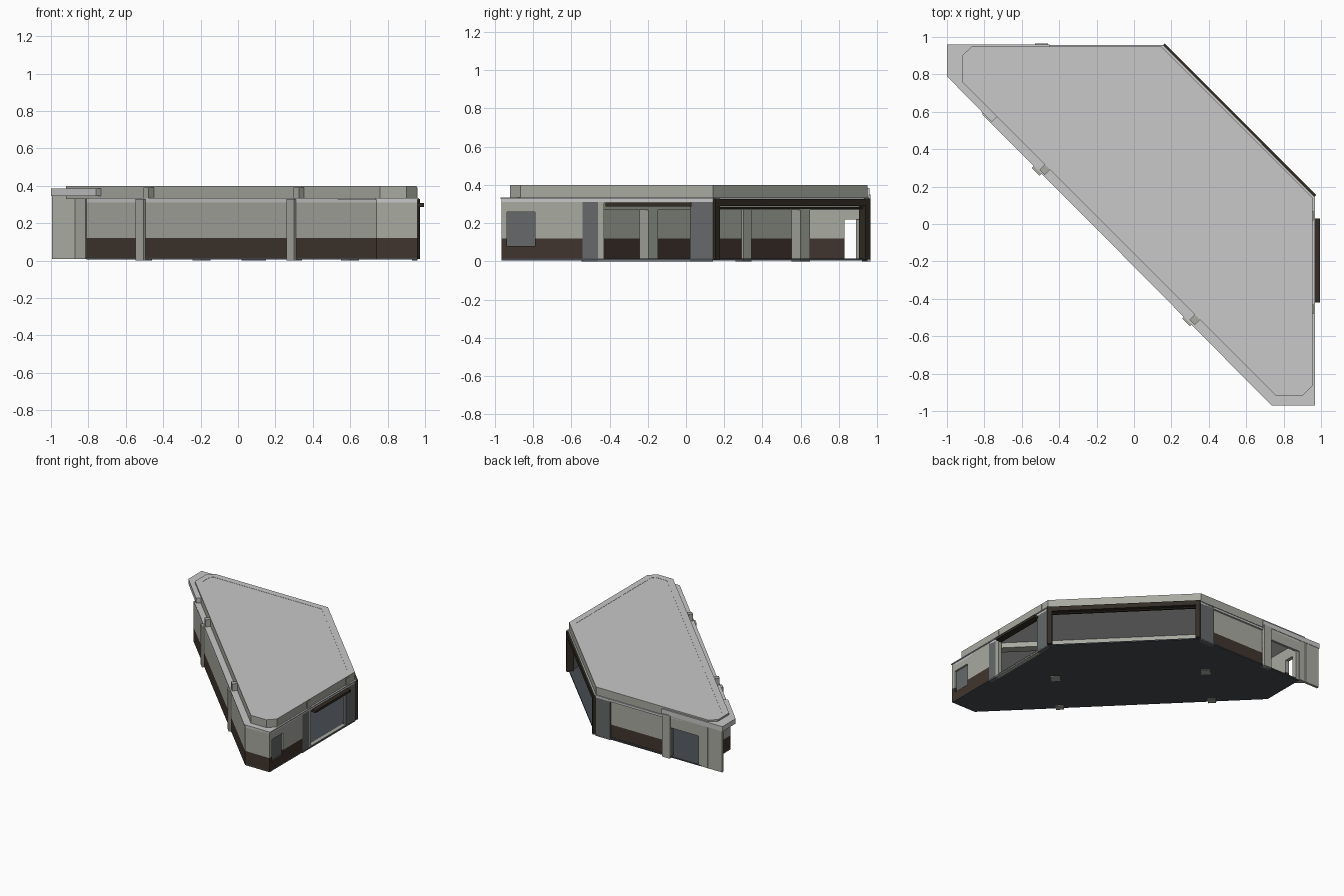
import bpy, bmesh
from mathutils import Vector

cube = bpy.data.objects.get("Cube")
if cube:
    bpy.data.objects.remove(cube, do_unlink=True)


def material(name, srgb):
    lin = [((c / 255 + 0.055) / 1.055) ** 2.4 for c in srgb] + [1]
    m = bpy.data.materials.new(name)
    m.use_nodes = True
    m.diffuse_color = lin
    m.node_tree.nodes["Principled BSDF"].inputs["Base Color"].default_value = lin
    return m


WALL = material("warm grey wall", (168, 170, 160))
ROOF = material("light grey roof", (200, 200, 200))
BROWN = material("brown plinth", (64, 53, 46))
FRAME = material("dark frame", (50, 44, 36))
FLOOR = material("slate floor", (70, 74, 80))
PANEL = material("grey panel", (102, 105, 106))


def prism(name, pts, z0, z1, mat, rim=0, drop=0):
    """Extrude a plan outline, optionally with a rim around a sunken top."""
    bm = bmesh.new()
    face = bm.faces.new([bm.verts.new((x, y, z0)) for x, y in pts])
    ext = bmesh.ops.extrude_face_region(bm, geom=[face])
    verts = [v for v in ext["geom"] if isinstance(v, bmesh.types.BMVert)]
    bmesh.ops.translate(bm, verts=verts, vec=(0, 0, z1 - z0))
    bmesh.ops.recalc_face_normals(bm, faces=bm.faces)
    if rim:
        top = max(bm.faces, key=lambda f: f.calc_center_median().z)
        bmesh.ops.inset_region(bm, faces=[top], thickness=rim)
        inner = bmesh.ops.extrude_face_region(bm, geom=[top])
        sunk = [v for v in inner["geom"] if isinstance(v, bmesh.types.BMVert)]
        bmesh.ops.delete(bm, geom=[top], context='FACES')
        bmesh.ops.translate(bm, verts=sunk, vec=(0, 0, -drop))
        bmesh.ops.recalc_face_normals(bm, faces=bm.faces)
    me = bpy.data.meshes.new(name)
    bm.to_mesh(me)
    bm.free()
    me.materials.append(mat)
    ob = bpy.data.objects.new(name, me)
    bpy.context.collection.objects.link(ob)
    return ob


def wall(name, p, q, z0, z1, mat, inner=0.03, outer=0.0):
    """Box along p-q (counter-clockwise plan), thick towards the inside."""
    p, q = Vector(p), Vector(q)
    d = (q - p).normalized()
    n = Vector((-d.y, d.x))
    return prism(name, [p - n * outer, q - n * outer, q + n * inner, p + n * inner],
                 z0, z1, mat)


def clad(name, p, q, z1=0.33):
    wall(name + "_plinth", p, q, 0.01, 0.12, BROWN)
    wall(name + "_upper", p, q, 0.12, z1, WALL)


def column(name, x, y, r, z0, z1, mat=WALL):
    # square column turned by an eighth of a circle
    prism(name, [(x + r, y), (x, y + r), (x - r, y), (x, y - r)], z0, z1, mat)


E, B, S, W = 0.96, 0.95, -0.965, -0.81      # east, back, south and west wall lines
LONG = -0.225                               # long diagonal wall: x + y

body = [(LONG - S, S), (E, S), (E, 0.14), (0.15, B), (W, B), (W, LONG - W)]
prism("floor_slab", body, 0.005, 0.015, FLOOR)
prism("eave_slab", body, 0.312, 0.332, ROOF)

# Roof tier with a sunken deck
tier = [(0.76, -0.92), (0.9, -0.92), (0.955, -0.865), (0.955, 0.14), (0.145, 0.95),
        (-0.865, 0.95), (-0.92, 0.9), (-0.92, 0.76)]
prism("roof_tier", tier, 0.33, 0.397, WALL)
prism("roof_deck", tier, 0.397, 0.399, ROOF, rim=0.055, drop=0.0015)
prism("roof_edge", [(0.735, -0.97), (0.968, -0.97), (0.968, 0.14), (0.155, 0.957),
                    (-0.8, 0.957), (-0.8, 0.58)], 0.328, 0.335, ROOF)

# Long front diagonal wall and the south end
clad("long_wall", (W, LONG - W), (LONG - S, S))
clad("south_wall", (LONG - S, S), (E, S))

# East wall: window bay, side panels and the wide opening
bay = [(-0.965, -0.95), (-0.79, -0.54)]
for i, (a, b) in enumerate(bay):
    clad("window_bay_%d" % i, (E, a), (E, b))
wall("window_sill_plinth", (E, -0.95), (E, -0.79), 0.01, 0.08, BROWN)
wall("window_head", (E, -0.95), (E, -0.79), 0.26, 0.33, WALL)
wall("window_pane", (E - 0.015, -0.95), (E - 0.015, -0.79), 0.08, 0.26, PANEL, 0.008)
wall("east_panel_south", (E, -0.54), (E, -0.46), 0.0, 0.33, PANEL)
wall("east_jamb", (E, -0.46), (E, -0.43), 0.0, 0.33, WALL)
wall("east_panel_north", (E, 0.02), (E, 0.14), 0.0, 0.33, PANEL)
wall("east_lintel", (E, -0.43), (E, 0.02), 0.305, 0.33, WALL)
wall("shutter_box", (E, -0.42), (E, 0.03), 0.288, 0.308, FRAME, 0.02, 0.035)
wall("opening_threshold", (E, -0.43), (E, 0.02), 0.0, 0.016, WALL)

# Back wall
wall("back_panel_east", (0.15, B), (0.02, B), 0.0, 0.33, PANEL)
clad("back_wall", (0.02, B - 0.015), (-0.46, B - 0.015))
wall("back_panel_west", (-0.46, B), (-0.53, B), 0.0, 0.33, PANEL)

# Portal on the short diagonal
P, Q = Vector((E, 0.14)), Vector((0.15, B))
along = (Q - P).normalized() * 0.035
wall("portal_post_south", P, P + along, 0.01, 0.33, FRAME, 0.03, 0.02)
wall("portal_post_north", Q - along, Q, 0.01, 0.33, FRAME, 0.03, 0.02)
wall("portal_lintel", P, Q, 0.29, 0.328, FRAME, 0.03, 0.02)
wall("portal_rail", P, Q, 0.275, 0.284, FRAME, 0.015)

# West wall with a doorway
clad("west_wall", (W, 0.83), (W, LONG - W))
wall("west_door_head", (W, 0.91), (W, 0.83), 0.22, 0.33, WALL)
wall("west_door_jamb", (W, B), (W, 0.91), 0.01, 0.33, WALL)

# Entrance porch: screen wall, angled pier and pointed canopy
wall("porch_screen_end", (W, 0.957), (-0.995, 0.957), 0.01, 0.35, WALL, 0.02)
wall("porch_screen_pier", (-0.46, 0.965), (-0.53, 0.965), 0.0, 0.35, WALL)
wall("porch_screen_head", (-0.53, 0.957), (W, 0.957), 0.25, 0.35, WALL, 0.02)
wall("porch_pier", (-0.88, 0.945), (-0.815, 0.89), 0.01, 0.35, WALL, 0.02)
prism("porch_canopy", [(-1, 0.96), (-1, 0.79), (-0.76, 0.545), (-0.5, 0.8), (-0.45, 0.96)],
      0.345, 0.385, ROOF)

# Columns, mirrored across the building's own diagonal axis
for side, swap in (("south", False), ("west", True)):
    for name, x, y, r in (("outer_column", 0.3, -0.505, 0.042),
                          ("inner_column", 0.6, -0.195, 0.048)):
        if swap:
            x, y = y, x
        column("%s_%s" % (side, name), x, y, r, 0.0, 0.33)
    x, y = (-0.478, 0.29) if swap else (0.325, -0.513)
    column("%s_fascia_pilaster" % side, x, y, 0.028, 0.33, 0.392)

# Small fascia pilasters either side of the wide opening
for i, y in enumerate((-0.455, 0.045)):
    wall("fascia_pilaster_%d" % i, (E, y - 0.025), (E, y + 0.025), 0.33, 0.39, WALL)

# Ceiling beam over the inner columns
wall("ceiling_beam", (0.9, -0.5), (-0.5, 0.9), 0.27, 0.32, WALL, 0.035, 0.035)
